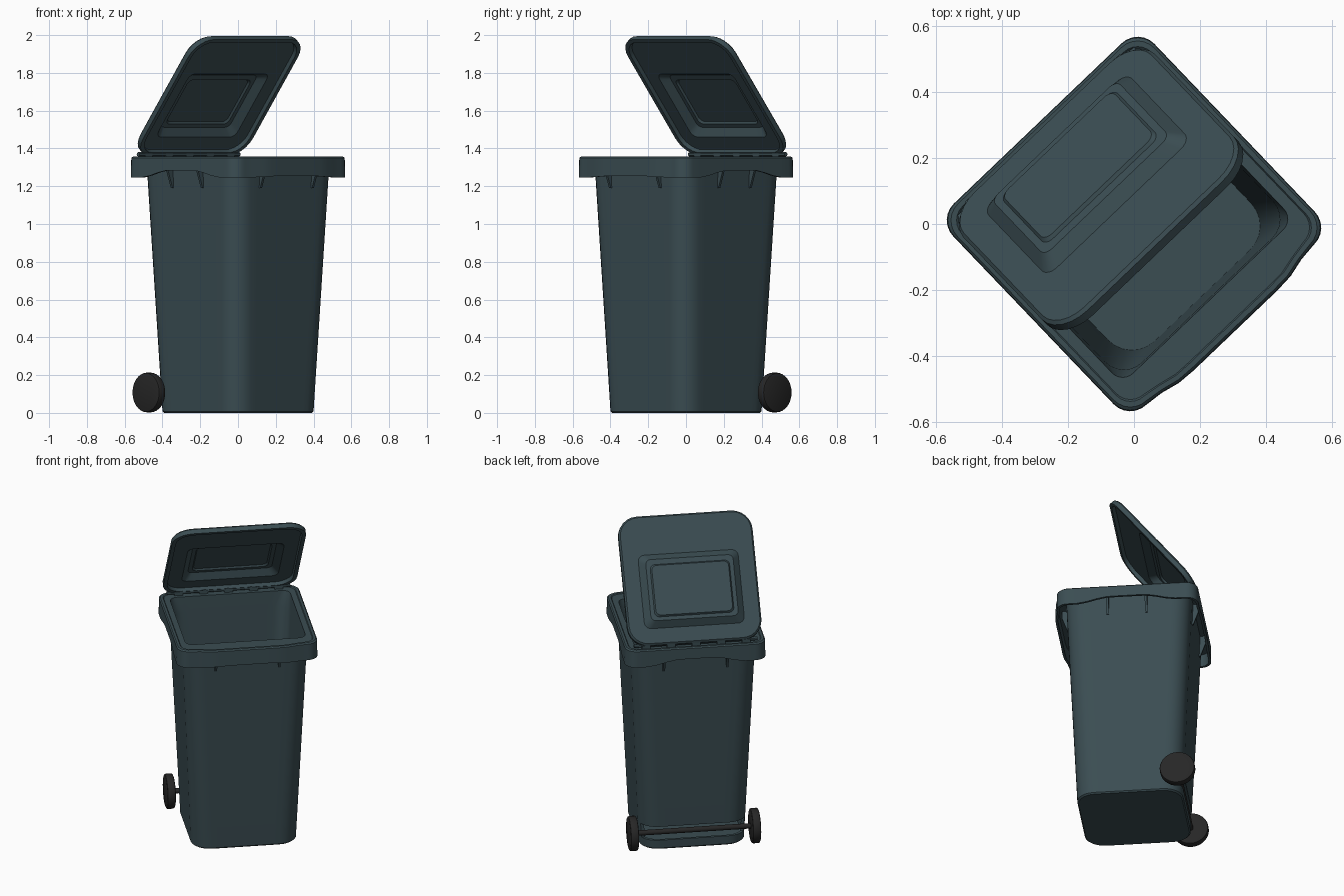
import bpy, bmesh, math
from mathutils import Vector, Matrix

if "Cube" in bpy.data.objects:
    bpy.data.objects.remove(bpy.data.objects["Cube"])

TURN = Matrix.Rotation(math.radians(43.7), 4, 'Z')


def material(name, rgb):
    m = bpy.data.materials.new(name)
    m.use_nodes = True
    col = (*rgb, 1)
    m.diffuse_color = col
    m.node_tree.nodes["Principled BSDF"].inputs["Base Color"].default_value = col
    return m


PLASTIC = material("dark slate plastic", (0.043, 0.074, 0.085))
RUBBER = material("black rubber", (0.02, 0.02, 0.02))


def rounded_rect(hx, y0, y1, r, z, steps=6, splits=12):
    """Ring of points with round corners and subdivided sides."""
    corners = [(hx - r, y1 - r), (-hx + r, y1 - r), (-hx + r, y0 + r), (hx - r, y0 + r)]
    arcs = []
    for k, (cx, cy) in enumerate(corners):
        angles = [math.pi / 2 * (k + s / steps) for s in range(steps + 1)]
        arcs.append([Vector((cx + r * math.cos(a), cy + r * math.sin(a), z)) for a in angles])
    ring = []
    for k, arc in enumerate(arcs):
        ring += arc
        end = arcs[(k + 1) % 4][0]
        ring += [arc[-1].lerp(end, s / splits) for s in range(1, splits)]
    return ring


def finish(name, bm, mat, smooth=True):
    bmesh.ops.recalc_face_normals(bm, faces=bm.faces)
    mesh = bpy.data.meshes.new(name)
    bm.to_mesh(mesh)
    bm.free()
    mesh.materials.append(mat)
    obj = bpy.data.objects.new(name, mesh)
    bpy.context.collection.objects.link(obj)
    obj.matrix_world = TURN
    if smooth:
        shade(obj)
    return obj


def activate(obj):
    bpy.ops.object.select_all(action='DESELECT')
    obj.select_set(True)
    bpy.context.view_layer.objects.active = obj


def shade(obj):
    activate(obj)
    bpy.ops.object.shade_smooth_by_angle(angle=math.radians(30))


def loft(name, rings, mat, smooth=True):
    """Skin a stack of equal rings and cap both ends."""
    bm = bmesh.new()
    loops = [[bm.verts.new(p) for p in ring] for ring in rings]
    n = len(loops[0])
    for a, b in zip(loops, loops[1:]):
        for i in range(n):
            j = (i + 1) % n
            bm.faces.new((a[i], a[j], b[j], b[i]))
    bm.faces.new(loops[0])
    bm.faces.new(loops[-1])
    return finish(name, bm, mat, smooth)


def box(name, size, centre, mat=PLASTIC):
    bm = bmesh.new()
    bmesh.ops.create_cube(bm, size=1, matrix=Matrix.Translation(centre) @ Matrix.Diagonal((*size, 1)))
    return finish(name, bm, mat, False)


def bell(t, inner, outer):
    """1 inside the inner distance, easing to 0 at the outer one."""
    k = min(1, max(0, (outer - abs(t)) / (outer - inner)))
    return k * k * (3 - 2 * k)


def skirt(half, r, z, arched=False):
    """Rim ring: bowed front, lower edge lifted along the other sides."""
    ring = rounded_rect(half, -half, half, r, z)
    for p in ring:
        front = p.y < -half + 0.01
        side = p.x if abs(p.y) > abs(p.x) else p.y
        if arched:
            p.z += (0.008 if front else 0.036) * bell(side, 0.1, 0.3)
        if front:
            p.y -= 0.024 * bell(p.x, 0.2, 0.34)
    return ring


# Bin body with rim, opening and hollow inside, as one skin
def square(half, r, z):
    return rounded_rect(half, -half, half, r, z)


body = loft("bin_body", [
    square(0.308, 0.11, 0.0), square(0.315, 0.11, 0.008), square(0.372, 0.11, 1.27),
    square(0.374, 0.11, 1.325), skirt(0.405, 0.06, 1.325), skirt(0.407, 0.06, 1.247, True),
    skirt(0.422, 0.07, 1.247, True), skirt(0.42, 0.07, 1.35), skirt(0.413, 0.07, 1.357),
    skirt(0.398, 0.06, 1.357), skirt(0.394, 0.06, 1.352),
    rounded_rect(0.36, -0.325, 0.345, 0.045, 1.352), rounded_rect(0.352, -0.32, 0.34, 0.08, 1.25),
    square(0.3, 0.1, 0.03)], PLASTIC, False)

# Slot for the axle low on the back
cutter = box("axle_slot_cutter", (0.8, 0.2, 0.09), (0, 0.355, 0.105))
cutter.hide_render = True
mod = body.modifiers.new("axle_slot", 'BOOLEAN')
mod.operation, mod.solver, mod.object = 'DIFFERENCE', 'EXACT', cutter
activate(body)
bpy.ops.object.modifier_apply(modifier=mod.name)
bpy.data.objects.remove(cutter)
shade(body)

# Tapered ribs under the rim, a pair on each side
SIDES = {"front": (0, 0.19), "left": (1, 0.115), "back": (2, 0.19), "right": (3, 0.115)}
for side, (quarter, gap) in SIDES.items():
    spin = Matrix.Rotation(quarter * math.pi / 2, 3, 'Z')
    for s in (-1, 1):
        bm = bmesh.new()
        outline = [(-0.36, 1.19), (-0.375, 1.19), (-0.408, 1.28), (-0.408, 1.325), (-0.36, 1.325)]
        edge = [bm.verts.new(spin @ Vector((s * gap - 0.007, y, z))) for y, z in outline]
        face = bm.faces.new(edge)
        new = bmesh.ops.extrude_face_region(bm, geom=[face])["geom"]
        moved = [v for v in new if isinstance(v, bmesh.types.BMVert)]
        bmesh.ops.translate(bm, verts=moved, vec=spin @ Vector((0.014, 0, 0)))
        finish(f"{side}_rib_{'a' if s < 0 else 'b'}", bm, PLASTIC, False)

# Half-open lid: a thin shell with a stepped raised panel
TILT = math.radians(51.3)
HINGE = Vector((0, 0.41, 1.384))
ALONG = Vector((0, -math.cos(TILT), math.sin(TILT)))
OUT = Vector((0, math.sin(TILT), math.cos(TILT)))


def lid_ring(hx, u0, u1, r, n):
    ring = rounded_rect(hx, u0, u1, r, n)
    return [HINGE + Vector((p.x, 0, 0)) + ALONG * p.y + OUT * p.z for p in ring]


panel = [(0.30, 0.10, 0.55, 0.04, 0), (0.262, 0.138, 0.512, 0.03, 0.036),
         (0.238, 0.16, 0.48, 0.03, 0.036), (0.23, 0.168, 0.472, 0.03, 0.046)]
under = [(hx - 0.01, u0 + 0.01, u1 - 0.01, r, n - 0.016) for hx, u0, u1, r, n in panel]
flange = [(0.375, 0.025, 0.765, 0.1, -0.016), (0.378, 0.022, 0.768, 0.1, -0.038),
          (0.402, 0, 0.79, 0.12, -0.038), (0.402, 0, 0.79, 0.12, -0.01),
          (0.392, 0.01, 0.78, 0.11, 0)]
loft("lid", [lid_ring(*p) for p in under[::-1] + flange + panel], PLASTIC)


# Rods and wheels run across the bin
def across(name, r, width, centre, mat, segments=32, bevel=0.0):
    bm = bmesh.new()
    place = Matrix.Translation(centre) @ Matrix.Rotation(math.pi / 2, 4, 'Y')
    bmesh.ops.create_cone(bm, cap_ends=True, segments=segments, radius1=r, radius2=r,
                          depth=width, matrix=place)
    if bevel:
        rims = [e for e in bm.edges if any(len(f.verts) > 4 for f in e.link_faces)]
        bmesh.ops.bevel(bm, geom=rims, offset=bevel, segments=2, affect='EDGES', profile=0.5)
    return finish(name, bm, mat)


across("hinge_rod", 0.011, 0.74, (0, 0.378, 1.369), PLASTIC, 12)
for i in range(5):
    box(f"hinge_lug_{i + 1}", (0.05, 0.035, 0.03), (-0.3 + 0.15 * i, 0.385, 1.364))

across("axle", 0.016, 0.74, (0, 0.3, 0.108), RUBBER, 16)
for s, side in ((1, "left"), (-1, "right")):
    across(f"{side}_wheel", 0.105, 0.05, (s * 0.366, 0.3, 0.108), RUBBER, 32, 0.01)
